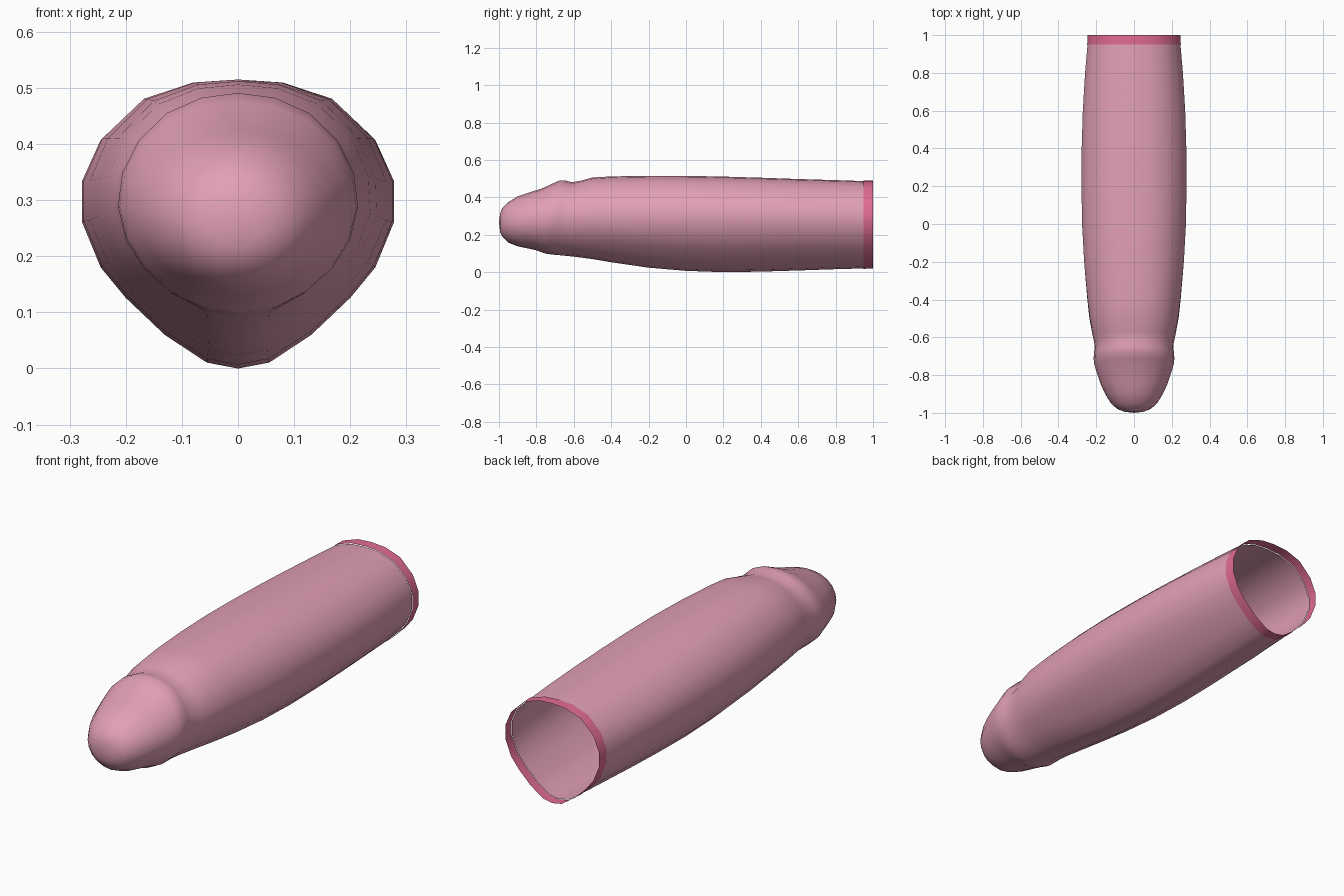
import bpy, bmesh, math

if "Cube" in bpy.data.objects:
    bpy.data.objects.remove(bpy.data.objects["Cube"])


def material(name, rgb):
    m = bpy.data.materials.new(name)
    m.diffuse_color = (*rgb, 1)
    m.use_nodes = True
    m.node_tree.nodes["Principled BSDF"].inputs["Base Color"].default_value = m.diffuse_color
    return m


pink = material("soft pink", (0.76, 0.35, 0.47))
rose = material("deep rose", (0.75, 0.15, 0.29))

# half cross-section of the body, top to bottom, scaled to -1..1
HALF = [(0, 1), (.29, .975), (.61, .84), (.88, .51), (1, .16), (1, -.13),
        (.88, -.4), (.72, -.58), (.47, -.8), (.2, -.965), (0, -1)]


def ring(y, w, bottom, top, mid, blend, slant=0):
    """Closed section: round where blend is 0, body-shaped where it is 1."""
    pts = []
    for i in range(20):
        k, side = (i, 1) if i <= 10 else (20 - i, -1)
        a = math.pi * k / 10
        u = HALF[k][0] * blend + math.sin(a) * (1 - blend)
        v = HALF[k][1] * blend + math.cos(a) * (1 - blend)
        h = top - mid if v > 0 else mid - bottom
        pts.append((side * u * w, y - slant * (1 - math.cos(a)) / 2, mid + v * h))
    return pts


def loft(name, rings, mat, tip=None):
    bm = bmesh.new()
    loops = [[bm.verts.new(p) for p in r] for r in rings]
    for a, b in zip(loops, loops[1:]):
        for i in range(20):
            j = (i + 1) % 20
            bm.faces.new((a[i], a[j], b[j], b[i]))
    if tip:
        t = bm.verts.new(tip)
        for i in range(20):
            bm.faces.new((t, loops[0][(i + 1) % 20], loops[0][i]))
    bmesh.ops.recalc_face_normals(bm, faces=bm.faces)
    # keep the outside facing outward on the open shell
    f = bm.faces[len(bm.faces) // 2]
    c = f.calc_center_median()
    if f.normal.x * c.x + f.normal.z * (c.z - .27) < 0:
        bmesh.ops.reverse_faces(bm, faces=bm.faces)
    me = bpy.data.meshes.new(name)
    bm.to_mesh(me)
    bm.free()
    me.materials.append(mat)
    ob = bpy.data.objects.new(name, me)
    bpy.context.collection.objects.link(ob)
    for p in me.polygons:
        p.use_smooth = True
    return ob


# sleeve: rounded nose, raised ridge, groove, long body open at the back
sleeve = [
    ring(-.994, .05, .215, .315, .265, 0),
    ring(-.98, .088, .187, .345, .265, 0),
    ring(-.95, .122, .158, .375, .268, 0),
    ring(-.90, .153, .138, .405, .273, 0),
    ring(-.84, .178, .128, .425, .28, .1, .01),
    ring(-.77, .198, .117, .448, .288, .15, .03),
    ring(-.71, .211, .105, .475, .292, .2, .06),
    ring(-.675, .214, .098, .491, .295, .25, .07),
    ring(-.645, .211, .094, .490, .297, .3, .07),
    ring(-.61, .208, .090, .481, .298, .4, .06),
    ring(-.57, .220, .083, .487, .3, .55, .03),
    ring(-.50, .236, .070, .506, .3, .7),
    ring(-.40, .247, .053, .512, .3, .85),
    ring(-.20, .264, .024, .515, .3, 1),
    ring(0, .275, .007, .515, .3, 1),
    ring(.2, .278, 0, .511, .3, 1),
    ring(.4, .277, .003, .505, .3, 1),
    ring(.6, .271, .009, .498, .298, 1),
    ring(.8, .259, .016, .492, .295, 1),
    ring(.95, .246, .020, .487, .292, 1),
]
loft("sleeve", sleeve, pink, (0, -1, .265))

# coloured cuff around the open end
loft("cuff", [ring(.95, .248, .018, .490, .292, 1),
              ring(1.0, .245, .019, .490, .292, 1)], rose)
